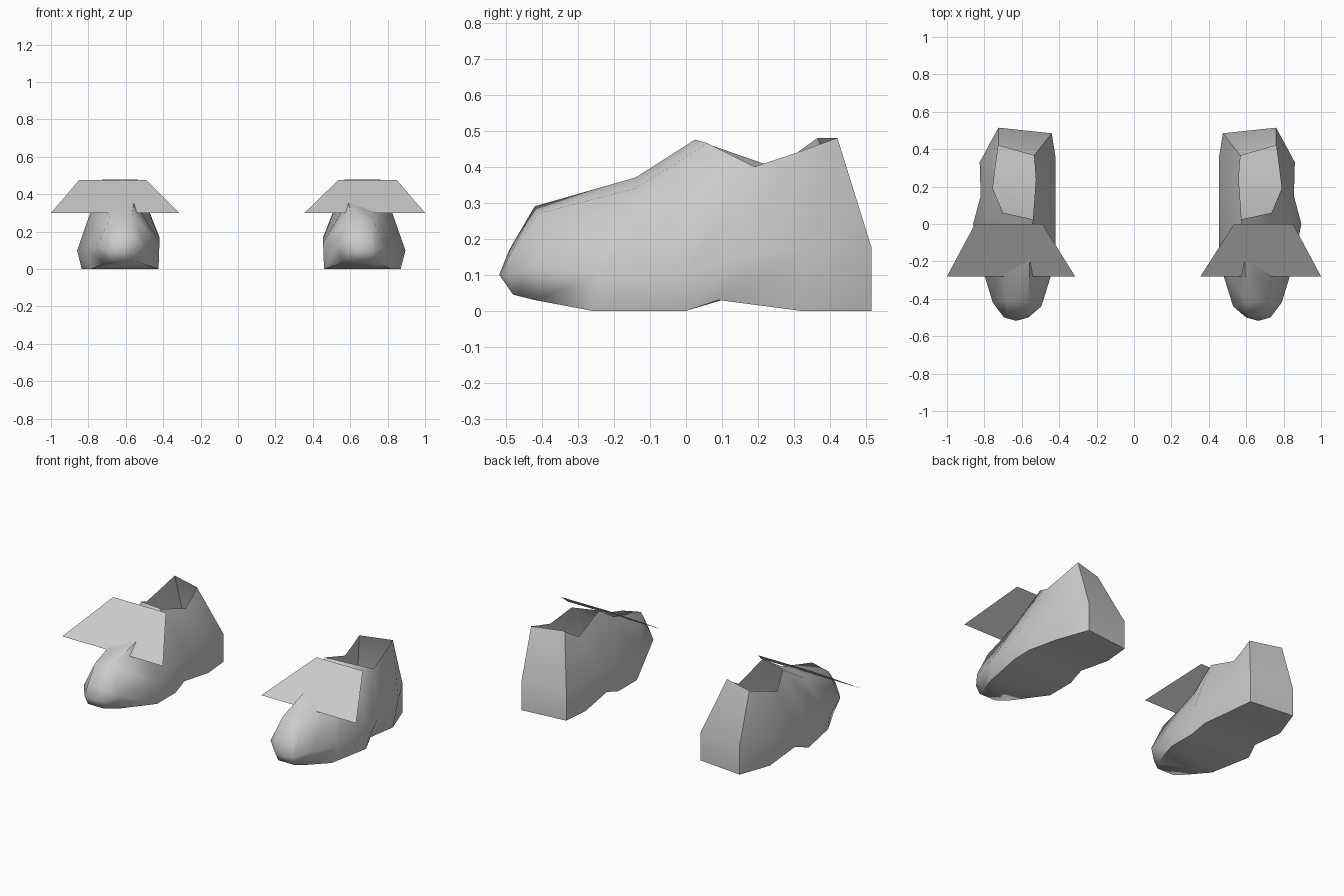
import bpy, bmesh, math

if "Cube" in bpy.data.objects:
    bpy.data.objects.remove(bpy.data.objects["Cube"], do_unlink=True)

grey = bpy.data.materials.new("soft grey")
grey.use_nodes = True
grey.diffuse_color = (0.6, 0.6, 0.6, 1)
grey.node_tree.nodes["Principled BSDF"].inputs["Base Color"].default_value = (0.6, 0.6, 0.6, 1)

# Sections from toe to heel, each running inner top, inner side, inner sole,
# outer sole, outer side, outer top
SECTIONS = [
    [(.60, -.49, .17), (.60, -.50, .10), (.61, -.48, .045), (.72, -.48, .045), (.73, -.50, .10), (.72, -.48, .17)],
    [(.60, -.42, .29), (.53, -.44, .13), (.56, -.42, .035), (.75, -.42, .03), (.79, -.42, .12), (.72, -.41, .27)],
    [(.59, -.14, .37), (.455, -.2, .14), (.46, -.18, 0), (.82, -.26, 0), (.845, -.24, .1), (.74, -.14, .34)],
    [(.575, .025, .475), (.455, .02, .16), (.46, 0, 0), (.87, 0, 0), (.895, 0, .1), (.735, .06, .465)],
    [(.56, .24, .4), (.455, .14, .17), (.47, .1, .03), (.84, .09, .03), (.855, .15, .15), (.79, .19, .4)],
    [(.565, .31, .44), (.455, .36, .17), (.46, .32, 0), (.83, .32, 0), (.86, .33, .17), (.775, .31, .44)],
    [(.57, .365, .48), (.475, .485, .175), (.475, .485, 0), (.76, .515, 0), (.76, .515, .175), (.76, .42, .48)],
]
COLLAR = 3  # the ankle opening starts behind this section


def finish(name, bm, smooth):
    mesh = bpy.data.meshes.new(name)
    bm.to_mesh(mesh)
    bm.free()
    mesh.materials.append(grey)
    obj = bpy.data.objects.new(name, mesh)
    bpy.context.collection.objects.link(obj)
    if smooth:
        bpy.ops.object.select_all(action='DESELECT')
        obj.select_set(True)
        bpy.context.view_layer.objects.active = obj
        bpy.ops.object.shade_smooth_by_angle(angle=math.radians(65))
    return obj


def shoe(name, side, shift):
    bm = bmesh.new()
    rings = [[bm.verts.new((side * (x - shift), y, z)) for x, y, z in s] for s in SECTIONS]
    for i, (a, b) in enumerate(zip(rings, rings[1:])):
        for j in range(6):
            if j == 5 and i >= COLLAR:
                continue
            k = (j + 1) % 6
            bm.faces.new((a[j], b[j], b[k], a[k]))
    # Rounded toe tip
    tip = bm.verts.new((side * (.665 - shift), -.518, .1))
    for j in range(6):
        bm.faces.new((tip, rings[0][j], rings[0][(j + 1) % 6]))
    # Heel wall
    h = rings[-1]
    bm.faces.new((h[0], h[5], h[4], h[1]))
    bm.faces.new((h[1], h[4], h[3], h[2]))
    bmesh.ops.recalc_face_normals(bm, faces=bm.faces)
    # Keep the open shell facing outward
    bm.normal_update()
    sole = min(bm.faces, key=lambda f: f.calc_center_median().z)
    if sole.normal.z > 0:
        bmesh.ops.reverse_faces(bm, faces=bm.faces)
    finish(name, bm, True)


def flap(name, low, high):
    # Flat sloping trapezoid over the instep
    bm = bmesh.new()
    pts = [(low[0], -.28, .3), (low[1], -.28, .3), (high[1], 0, .475), (high[0], 0, .475)]
    bm.faces.new([bm.verts.new(p) for p in pts])
    finish(name, bm, False)


shoe("left_shoe", 1, 0)
shoe("right_shoe", -1, .035)
flap("left_flap", (.355, 1.0), (.535, .85))
flap("right_flap", (-1.0, -.315), (-.85, -.49))
